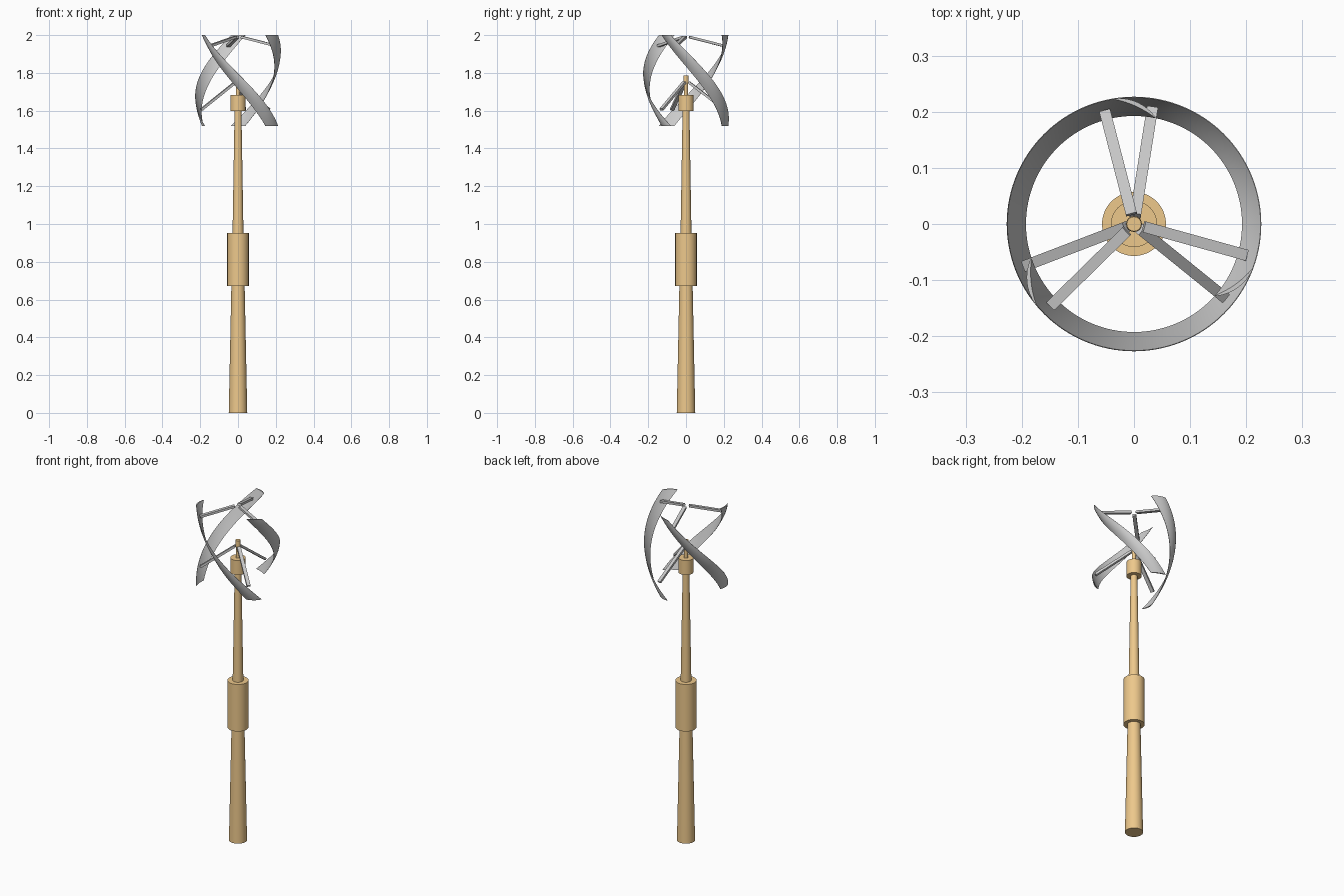
import bpy, bmesh, math
from mathutils import Vector, Matrix

if "Cube" in bpy.data.objects:
    bpy.data.objects.remove(bpy.data.objects["Cube"])

tan = bpy.data.materials.new("tan_paint")
tan.diffuse_color = (0.85, 0.58, 0.26, 1)
tan.use_nodes = True
tan.node_tree.nodes["Principled BSDF"].inputs["Base Color"].default_value = tan.diffuse_color


def finish(bm, name, mat=None, smooth=True):
    bmesh.ops.recalc_face_normals(bm, faces=bm.faces)
    me = bpy.data.meshes.new(name)
    bm.to_mesh(me)
    bm.free()
    ob = bpy.data.objects.new(name, me)
    bpy.context.collection.objects.link(ob)
    if mat:
        me.materials.append(mat)
    if smooth:
        bpy.ops.object.select_all(action='DESELECT')
        ob.select_set(True)
        bpy.context.view_layer.objects.active = ob
        bpy.ops.object.shade_smooth_by_angle(angle=math.radians(35))
    return ob


def post(name, z0, z1, r0, r1):
    bm = bmesh.new()
    bmesh.ops.create_cone(bm, cap_ends=True, segments=48, radius1=r0, radius2=r1,
                          depth=z1 - z0, matrix=Matrix.Translation((0, 0, (z0 + z1) / 2)))
    finish(bm, name, tan)


def blade(name, turn):
    # cambered, thin-edged section, swept clockwise by 120 degrees up the height
    p0, p1 = Vector((-0.036, 0.224)), Vector((0.039, 0.190))
    n = Vector((p0.y - p1.y, p1.x - p0.x)).normalized()
    outer, inner = [], []
    for i in range(9):
        t = i / 8
        hump = 4 * t * (1 - t)
        c = p0.lerp(p1, t)
        outer.append(c + n * 0.011 * hump)
        inner.append(c + n * (0.005 * hump - 0.0015))
    section = outer + inner[::-1]
    bm = bmesh.new()
    rows = []
    steps = 40
    for k in range(steps + 1):
        t = k / steps
        rot = Matrix.Rotation(turn - math.radians(120) * t, 3, 'Z')
        rows.append([bm.verts.new(rot @ Vector((p.x, p.y, 1.52 + 0.48 * t))) for p in section])
    m = len(section)
    for a, b in zip(rows, rows[1:]):
        for i in range(m):
            j = (i + 1) % m
            bm.faces.new((a[i], a[j], b[j], b[i]))
    bm.faces.new(rows[0])
    bm.faces.new(rows[-1])
    finish(bm, name)


def arm(name, angle, r0, z0, r1, z1):
    length = math.hypot(r1 - r0, z1 - z0)
    bm = bmesh.new()
    mat = (Matrix.Rotation(angle, 4, 'Z')
           @ Matrix.Translation(((r0 + r1) / 2, 0, (z0 + z1) / 2))
           @ Matrix.Rotation(-math.atan2(z1 - z0, r1 - r0), 4, 'Y')
           @ Matrix.Diagonal((length, 0.02, 0.013, 1)))
    bmesh.ops.create_cube(bm, size=1, matrix=mat)
    finish(bm, name, smooth=False)


# Tapered pole with collar, generator hub and shaft
post("lower_pole", 0, 0.68, 0.049, 0.035)
post("pole_collar", 0.672, 0.952, 0.057, 0.057)
post("upper_pole", 0.95, 1.61, 0.029, 0.018)
post("generator_hub", 1.597, 1.683, 0.041, 0.041)
post("rotor_shaft", 1.68, 1.76, 0.011, 0.011)
post("shaft_cap", 1.75, 1.787, 0.014, 0.013)

# Three helical blades, each with a lower and an upper arm
for i in range(3):
    turn = math.radians(120 * i)
    blade(f"blade_{i + 1}", turn)
    arm(f"lower_arm_{i + 1}", turn + math.radians(81), 0.015, 1.75, 0.208, 1.605)
    arm(f"upper_arm_{i + 1}", turn + math.radians(104.5), 0.018, 1.990, 0.208, 1.943)
